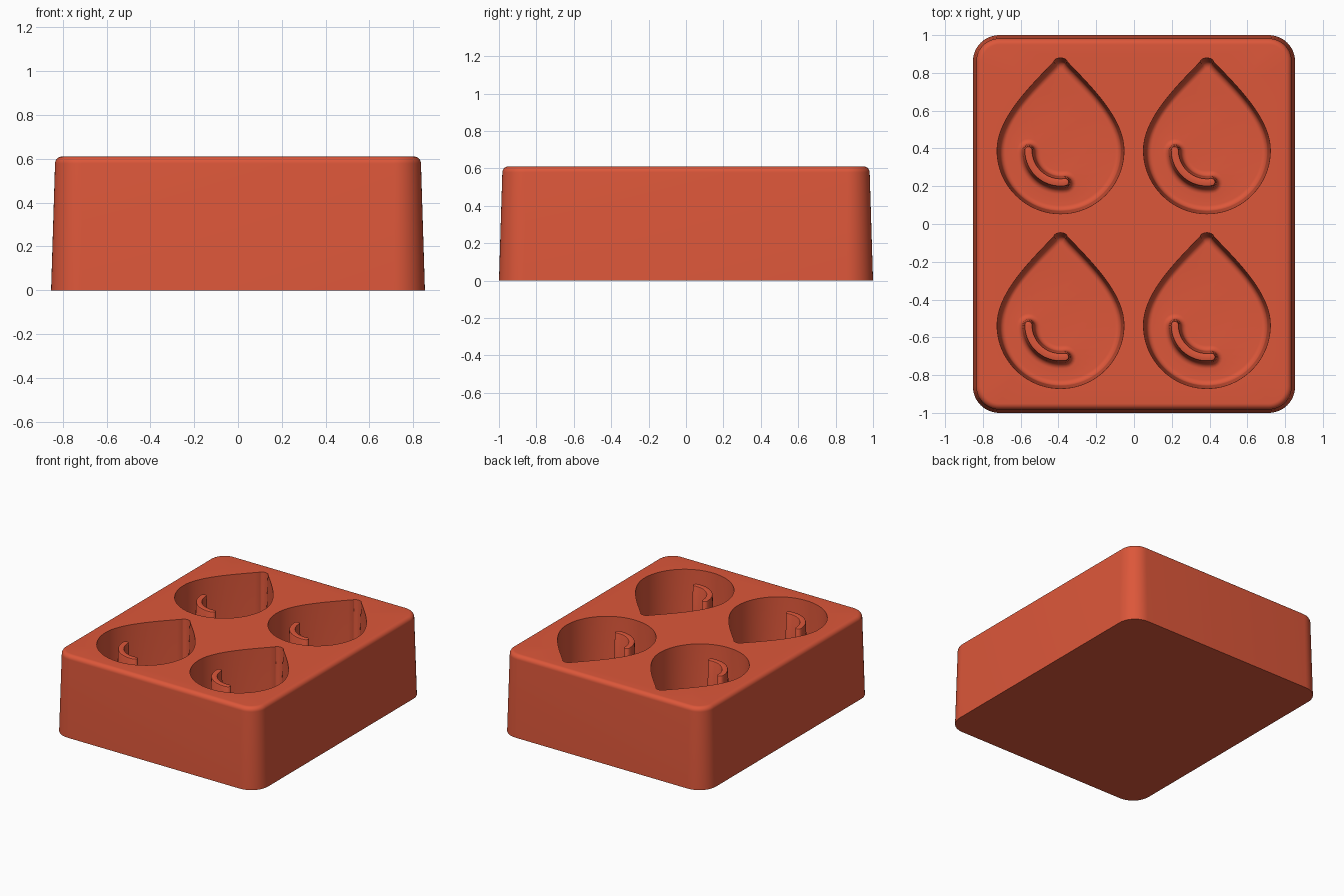
import bpy
import bmesh
from math import sin, cos, radians, pi

if "Cube" in bpy.data.objects:
    bpy.data.objects.remove(bpy.data.objects["Cube"], do_unlink=True)

HEIGHT = 0.61
FLOOR = 0.11
RIB_TOP = HEIGHT - 0.03
FILLET = 0.03


def arc(cx, cy, r, start, end, steps):
    """Points on a circular arc, angles in degrees."""
    angles = [radians(start + (end - start) * i / steps) for i in range(steps + 1)]
    return [(cx + r * cos(a), cy + r * sin(a)) for a in angles]


def rounded_rect(inset):
    """Outer outline of the block, inset from its base size."""
    hx, hy, r = 0.853 - inset, 1.0 - inset, 0.14 - inset
    pts = []
    for sx, sy, start in ((1, 1, 0), (-1, 1, 90), (-1, -1, 180), (1, -1, 270)):
        pts += arc(sx * (hx - r), sy * (hy - r), r, start, start + 90, 12)
    return pts


def drop(inset):
    """Teardrop outline around the origin, pointing to +y."""
    r, k = 0.336 - inset, 0.75 * inset
    half = arc(0, 0, r, -90, 0, 20)
    p = [(r, 0), (r, 0.17), (0.16 - k, 0.34 - k), (0.035 - 0.6 * inset, 0.47 - 0.95 * inset)]
    for i in range(1, 19):
        t = i / 18
        w = ((1 - t) ** 3, 3 * t * (1 - t) ** 2, 3 * t * t * (1 - t), t ** 3)
        half.append(tuple(sum(a * q[c] for a, q in zip(w, p)) for c in (0, 1)))
    # rounded tip
    (ex, ey), top = half[-1], 0.489 - 1.2 * inset
    for a in (25, 50, 75):
        half.append((ex * cos(radians(a)), ey + (top - ey) * sin(radians(a))))
    half.append((0, top))
    return half + [(-x, y) for x, y in half[-2:0:-1]]


def rib(width):
    """Curved highlight rib: an arc band with round ends."""
    R, a0, a1 = 0.17, 180, 278
    e0, e1 = arc(0, 0, R, a0, a1, 1)
    return (arc(0, 0, R + width, a0, a1, 20)
            + arc(*e1, width, a1, a1 + 180, 10)[1:-1]
            + arc(0, 0, R - width, a1, a0, 20)
            + arc(*e0, width, a0 - 180, a0, 10)[1:-1])


bm = bmesh.new()


def loft(outline, profile, cx=0, cy=0):
    """Stack outlines by (inset, z) pairs; return the edge loops of both ends."""
    rings = [[bm.verts.new((cx + x, cy + y, z)) for x, y in outline(s)]
             for s, z in profile]
    n = len(rings[0])
    for low, high in zip(rings, rings[1:]):
        for i in range(n):
            j = (i + 1) % n
            bm.faces.new((low[i], low[j], high[j], high[i]))
    return rings[0], rings[-1]


def fill(*loops):
    """Flat face bounded by an outer loop, with the other loops as holes."""
    edges = [bm.edges.get((v, ring[i - 1])) for ring in loops for i, v in enumerate(ring)]
    bmesh.ops.triangle_fill(bm, edges=edges, use_beauty=True)


# Block walls with draft and a rounded upper edge
quarter = [i * pi / 16 for i in range(9)]
wall = [(0, 0)] + [(0.018 + 0.032 * (1 - cos(a)), HEIGHT - 0.032 * (1 - sin(a)))
                   for a in quarter]
base, rim = loft(rounded_rect, wall)
bm.faces.new(base)

# Drop cavities, each with a filleted floor and a standing rib
cavity = [(0, HEIGHT)] + [(0.015 + FILLET * (1 - cos(a)), FLOOR + FILLET * (1 - sin(a)))
                          for a in quarter]
ridge = [(0.032 + FILLET * (1 - sin(a)), FLOOR + FILLET * (1 - cos(a))) for a in quarter]
ridge += [(0.021, RIB_TOP - 0.006), (0.019, RIB_TOP - 0.002), (0.015, RIB_TOP)]
mouths = []
for cx in (-0.389, 0.386):
    for cy in (-0.535, 0.39):
        mouth, floor_loop = loft(drop, cavity, cx, cy)
        foot, crest = loft(rib, ridge, cx, cy)
        fill(floor_loop, foot)
        fill(crest)
        mouths.append(mouth)

# Flat upper face around the cavities
fill(rim, *mouths)
bmesh.ops.recalc_face_normals(bm, faces=bm.faces)

mesh = bpy.data.meshes.new("mold_block")
bm.to_mesh(mesh)
bm.free()
block = bpy.data.objects.new("mold_block", mesh)
bpy.context.collection.objects.link(block)

# Colour
red = bpy.data.materials.new("terracotta_red")
red.use_nodes = True
colour = (0.72, 0.095, 0.042, 1)
red.diffuse_color = colour
red.node_tree.nodes["Principled BSDF"].inputs["Base Color"].default_value = colour
mesh.materials.append(red)

# Smooth shading with sharp edges kept
bpy.ops.object.select_all(action="DESELECT")
block.select_set(True)
bpy.context.view_layer.objects.active = block
bpy.ops.object.shade_smooth_by_angle(angle=radians(30))
